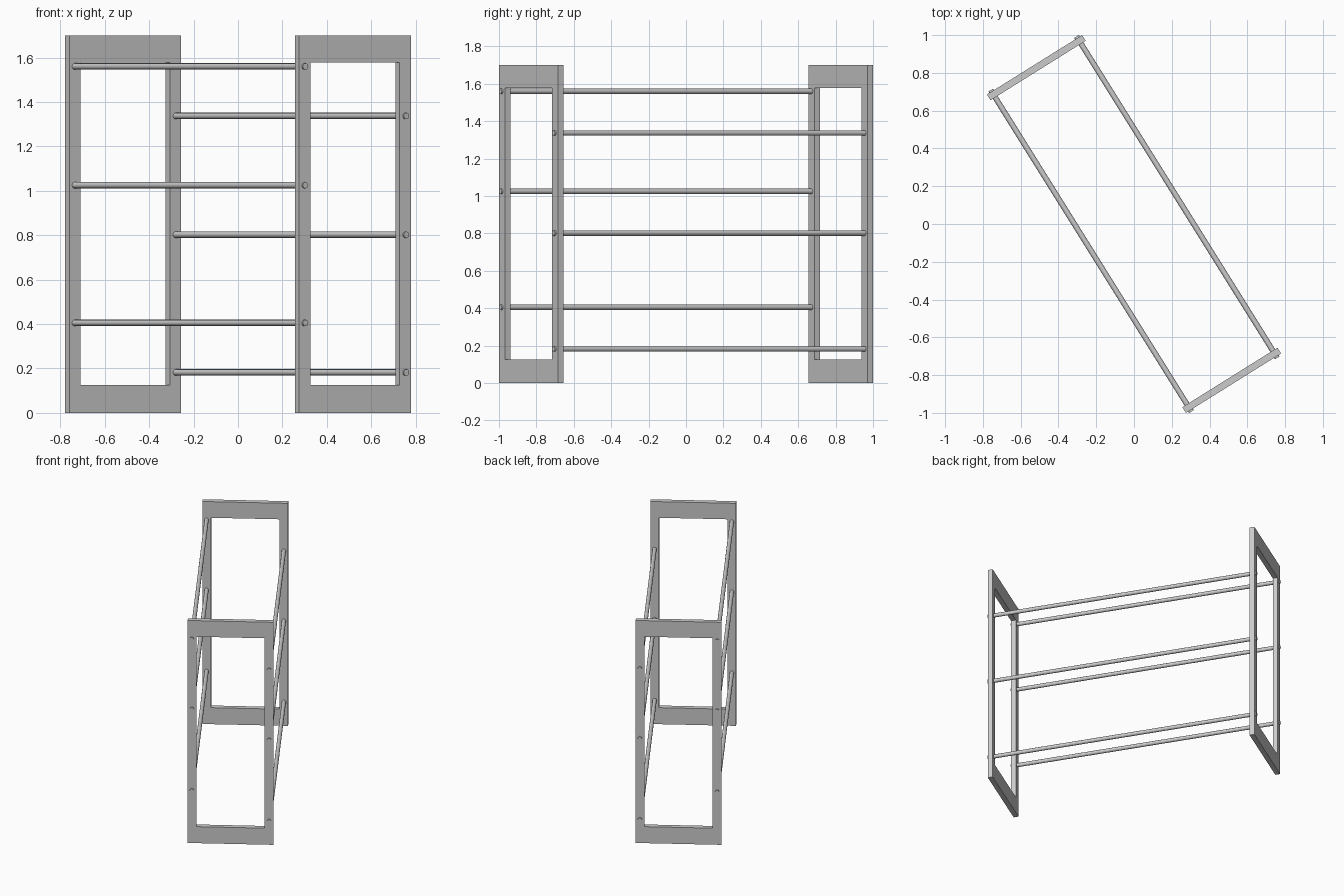
import bpy, bmesh
from math import radians
from mathutils import Matrix

if "Cube" in bpy.data.objects:
    bpy.data.objects.remove(bpy.data.objects["Cube"])

TURN = Matrix.Rotation(radians(32), 4, 'Z')   # whole rack is turned about z
W, H, T = 0.594, 1.70, 0.036                  # end frame width, height, thickness
SIDE, LOW, HIGH = 0.06, 0.126, 1.577          # stile width, opening bottom and top
FRAME_Y = 0.976
ROD_X, ROD_R, ROD_L = 0.268, 0.0145, 2.006


def finish(name, bm):
    bmesh.ops.recalc_face_normals(bm, faces=bm.faces)
    bm.transform(TURN)
    mesh = bpy.data.meshes.new(name)
    bm.to_mesh(mesh)
    bm.free()
    obj = bpy.data.objects.new(name, mesh)
    bpy.context.collection.objects.link(obj)
    return obj


def rect(half, z0, z1):
    return [(-half, z0), (half, z0), (half, z1), (-half, z1)]


def end_frame(name, y):
    # flat board ring with a rectangular opening
    bm = bmesh.new()
    loops = []
    for yy in (y - T / 2, y + T / 2):
        for pts in (rect(W / 2, 0, H), rect(W / 2 - SIDE, LOW, HIGH)):
            loops.append([bm.verts.new((x, yy, z)) for x, z in pts])
    out_a, in_a, out_b, in_b = loops
    for a, b in ((out_a, in_a), (out_b, in_b), (out_a, out_b), (in_a, in_b)):
        for i in range(4):
            j = (i + 1) % 4
            bm.faces.new((a[i], a[j], b[j], b[i]))
    finish(name, bm)


def rod(name, x, z):
    # round bar running through both end frames
    bm = bmesh.new()
    bmesh.ops.create_cone(bm, cap_ends=True, segments=12, radius1=ROD_R,
                          radius2=ROD_R, depth=ROD_L,
                          matrix=Matrix.Translation((x, 0, z)) @ Matrix.Rotation(radians(90), 4, 'X'))
    for f in bm.faces:
        f.smooth = len(f.verts) == 4
    for e in bm.edges:
        e.smooth = all(len(f.verts) == 4 for f in e.link_faces)
    finish(name, bm)


# end frames
end_frame("front_end_frame", -FRAME_Y)
end_frame("back_end_frame", FRAME_Y)

# shelf rods: high row on one side, low row on the other
for i, z in enumerate((0.405, 1.025, 1.56), 1):
    rod(f"high_rod_{i}", -ROD_X, z)
    rod(f"low_rod_{i}", ROD_X, z - 0.223)
